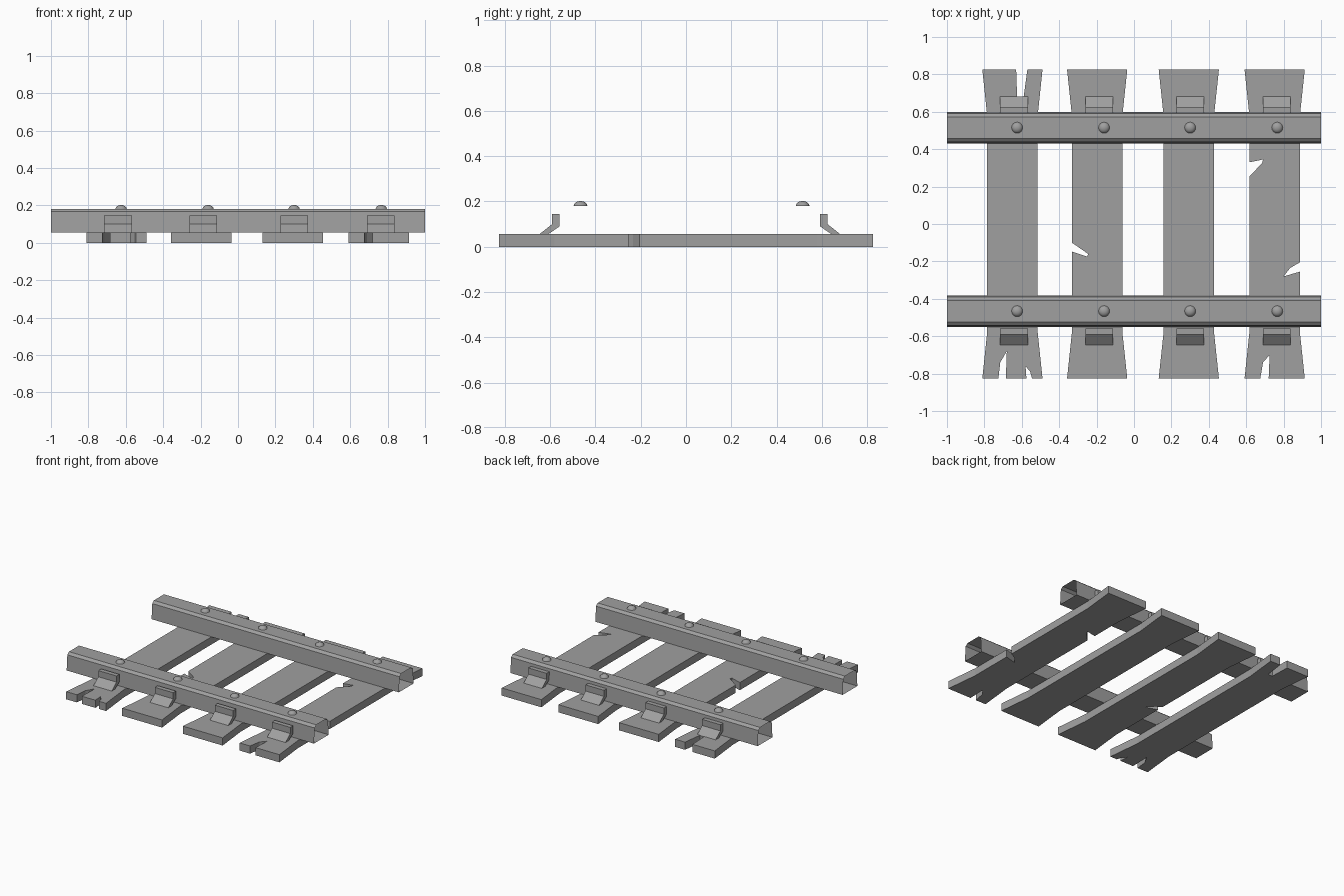
import bpy, bmesh
from mathutils import Vector

if "Cube" in bpy.data.objects:
    bpy.data.objects.remove(bpy.data.objects["Cube"], do_unlink=True)

grey = bpy.data.materials.new("weathered_grey")
grey.use_nodes = True
COLOUR = (0.35, 0.35, 0.35, 1)
grey.diffuse_color = COLOUR
grey.node_tree.nodes["Principled BSDF"].inputs["Base Color"].default_value = COLOUR


def finish(name, bm):
    bmesh.ops.recalc_face_normals(bm, faces=bm.faces)
    mesh = bpy.data.meshes.new(name)
    bm.to_mesh(mesh)
    bm.free()
    mesh.materials.append(grey)
    obj = bpy.data.objects.new(name, mesh)
    bpy.context.collection.objects.link(obj)
    return obj


def prism(name, points, direction, capped=True):
    """Extrude a closed outline along a direction, with or without end caps."""
    bm = bmesh.new()
    face = bm.faces.new([bm.verts.new(p) for p in points])
    ret = bmesh.ops.extrude_face_region(bm, geom=[face], use_keep_orig=True)
    caps = [face] + [f for f in ret["geom"] if isinstance(f, bmesh.types.BMFace)]
    moved = [v for v in ret["geom"] if isinstance(v, bmesh.types.BMVert)]
    bmesh.ops.translate(bm, verts=moved, vec=Vector(direction))
    if not capped:
        bmesh.ops.delete(bm, geom=caps, context="FACES_ONLY")
    return finish(name, bm)


# Sleepers: flared ends, splits and chips listed per side of the outline
END, WAIST, TIP, NECK, THICK = 0.161, 0.135, 0.826, 0.58, 0.056


def sleeper(name, cx, front=(), right=(), back=(), left=()):
    outline = [(cx - END, -TIP), *front, (cx + END, -TIP),
               (cx + WAIST, -NECK), *right, (cx + WAIST, NECK),
               (cx + END, TIP), *back, (cx - END, TIP),
               (cx - WAIST, NECK), *left, (cx - WAIST, -NECK)]
    prism(name, [(x, y, 0) for x, y in outline], (0, 0, THICK))


sleeper("sleeper_1", -0.65,
        front=[(-.725, -TIP), (-.715, -.74), (-.68, -.68), (-.685, -TIP),
               (-.575, -TIP), (-.58, -.76), (-.555, -.79), (-.545, -TIP)],
        back=[(-.57, TIP), (-.59, .68), (-.625, .68), (-.63, TIP)])
sleeper("sleeper_2", -0.197,
        left=[(-.332, -.10), (-.245, -.16), (-.25, -.175), (-.332, -.147)])
sleeper("sleeper_3", 0.293)
sleeper("sleeper_4", 0.752,
        front=[(.675, -TIP), (.69, -.74), (.725, -.70), (.72, -TIP)],
        right=[(.887, -.255), (.80, -.28), (.835, -.235), (.887, -.205)],
        left=[(.617, .33), (.69, .345), (.685, .325), (.617, .255)])

# Rails: hollow bevelled bars, open at both ends
RAIL_HALF = [(0.085, 0.055), (0.077, 0.166), (0.058, 0.182)]
RAIL_Y = {"front": -0.466, "back": 0.515}
for side, cy in RAIL_Y.items():
    profile = RAIL_HALF + [(-y, z) for y, z in reversed(RAIL_HALF)]
    prism(side + "_rail", [(-1, cy + y, z) for y, z in profile], (2, 0, 0), capped=False)

# Clips: bent plates holding the outer faces of the rails
CLIP = [(0.575, 0.145), (0.608, 0.145), (0.608, 0.1), (0.665, 0.055),
        (0.626, 0.055), (0.575, 0.09)]
CLIP_X = [-0.642, -0.185, 0.30, 0.763]
for side, sign in (("front", -1), ("back", 1)):
    for i, x in enumerate(CLIP_X, 1):
        prism(f"{side}_clip_{i}",
              [(x - 0.074, 0.017 + sign * y, z) for y, z in CLIP], (0.148, 0, 0))

# Bolts: low domes on top of the rails
for side, cy in RAIL_Y.items():
    for i, x in enumerate([-0.625, -0.16, 0.30, 0.766], 1):
        bm = bmesh.new()
        bmesh.ops.create_uvsphere(bm, u_segments=16, v_segments=8, radius=0.03)
        bmesh.ops.bisect_plane(bm, geom=bm.verts[:] + bm.edges[:] + bm.faces[:],
                               plane_co=(0, 0, 0), plane_no=(0, 0, -1), clear_outer=True)
        bmesh.ops.scale(bm, verts=bm.verts, vec=(1, 1, 0.7))
        bmesh.ops.translate(bm, verts=bm.verts, vec=(x, cy, 0.181))
        bolt = finish(f"{side}_bolt_{i}", bm)
        bolt.data.shade_smooth()
